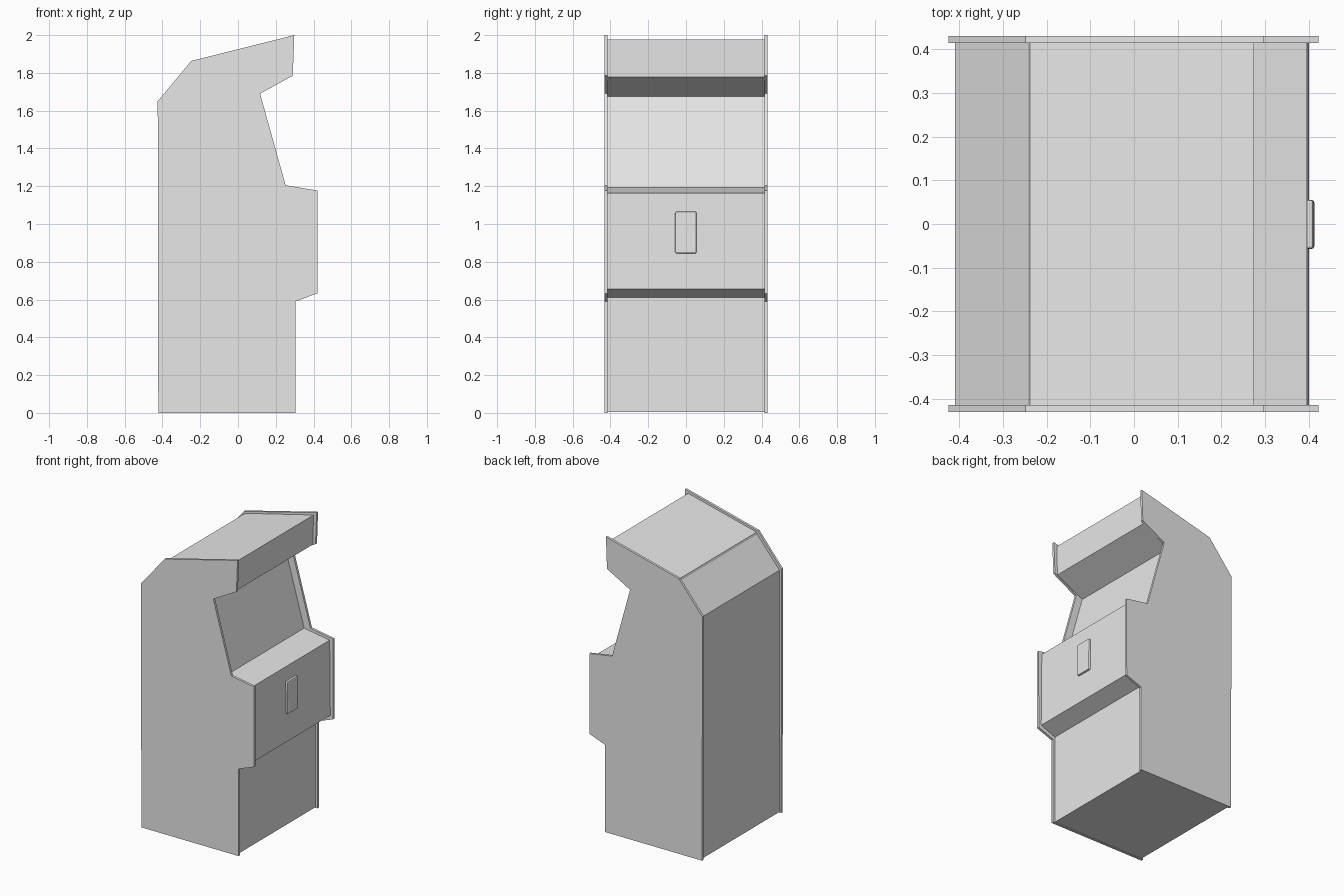
import bpy
import bmesh

cube = bpy.data.objects.get("Cube")
if cube:
    bpy.data.objects.remove(cube, do_unlink=True)

grey = bpy.data.materials.new("light grey")
grey.use_nodes = True
grey.diffuse_color = (0.8, 0.8, 0.8, 1)
grey.node_tree.nodes["Principled BSDF"].inputs["Base Color"].default_value = (0.8, 0.8, 0.8, 1)


def prism(name, profile, y0, y1):
    """Extrude an (x, z) outline along y."""
    bm = bmesh.new()
    face = bm.faces.new([bm.verts.new((x, y0, z)) for x, z in profile])
    moved = bmesh.ops.extrude_face_region(bm, geom=[face])["geom"]
    verts = [v for v in moved if isinstance(v, bmesh.types.BMVert)]
    bmesh.ops.translate(bm, verts=verts, vec=(0, y1 - y0, 0))
    bmesh.ops.recalc_face_normals(bm, faces=bm.faces)
    mesh = bpy.data.meshes.new(name)
    bm.to_mesh(mesh)
    bm.free()
    mesh.materials.append(grey)
    obj = bpy.data.objects.new(name, mesh)
    bpy.context.collection.objects.link(obj)
    return obj


INNER, OUTER = 0.415, 0.431

# Outline shared by both side panels
side = [(-0.422, 0), (0.305, 0), (0.305, 0.59), (0.42, 0.633), (0.422, 1.177),
        (0.252, 1.205), (0.117, 1.69), (0.29, 1.785), (0.298, 2.0),
        (-0.248, 1.863), (-0.425, 1.65)]
prism("side_panel_front", side, -OUTER, -INNER)
prism("side_panel_back", side, INNER, OUTER)

# Inset body: kick panel, coin panel, control deck, screen, marquee, roof, back
body = [(-0.41, 0.004), (0.29, 0.004), (0.29, 0.61), (0.401, 0.655), (0.396, 1.163),
        (0.205, 1.193), (0.07, 1.675), (0.27, 1.777), (0.275, 1.978),
        (-0.238, 1.852), (-0.243, 1.838), (-0.41, 1.64)]
prism("cabinet_body", body, -INNER, INNER)

# Small coin door standing proud of the coin panel
door = prism("coin_door", [(0.38, 0.845), (0.413, 0.845), (0.411, 1.065), (0.38, 1.065)],
             -0.057, 0.055)
bevel = door.modifiers.new("rounded_edges", "BEVEL")
bevel.width = 0.006
bevel.segments = 2
